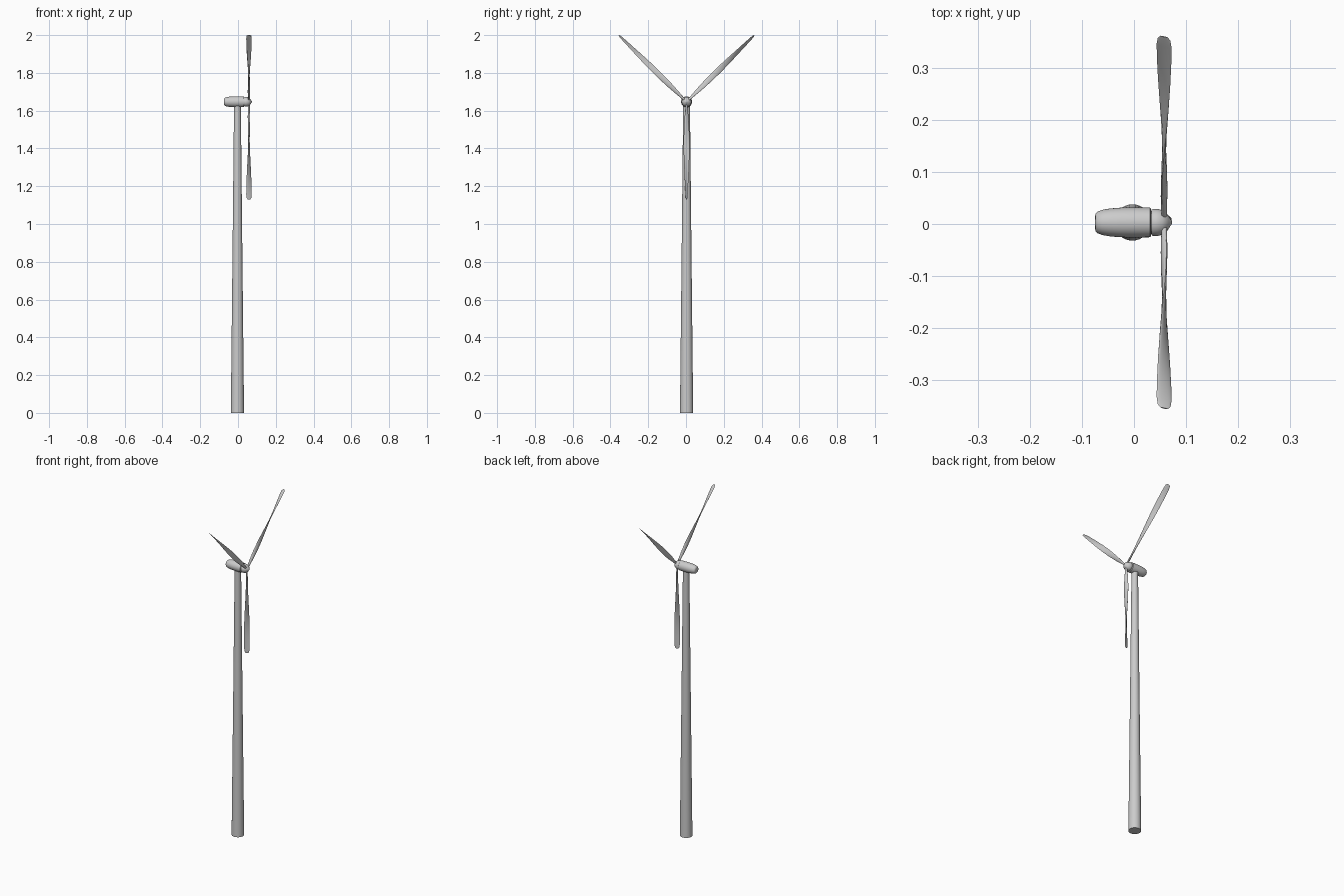
import bpy, bmesh, math
from mathutils import Vector, Matrix

if "Cube" in bpy.data.objects:
    bpy.data.objects.remove(bpy.data.objects["Cube"])

AXIS_Y = 0.003
HUB = Vector((0.058, AXIS_Y, 1.647))


def finish(name, bm, angle=40):
    bmesh.ops.recalc_face_normals(bm, faces=bm.faces)
    mesh = bpy.data.meshes.new(name)
    bm.to_mesh(mesh)
    bm.free()
    obj = bpy.data.objects.new(name, mesh)
    bpy.context.collection.objects.link(obj)
    bpy.ops.object.select_all(action='DESELECT')
    obj.select_set(True)
    bpy.context.view_layer.objects.active = obj
    bpy.ops.object.shade_smooth_by_angle(angle=math.radians(angle))
    return obj


def skin(name, rings):
    """Join closed rings of points into a capped tube."""
    bm = bmesh.new()
    loops = [[bm.verts.new(p) for p in ring] for ring in rings]
    n = len(loops[0])
    for a, b in zip(loops, loops[1:]):
        for i in range(n):
            j = (i + 1) % n
            bm.faces.new((a[i], a[j], b[j], b[i]))
    bm.faces.new(loops[0])
    bm.faces.new(loops[-1])
    return finish(name, bm)


def circle(centre, radius, u, v, n=32):
    return [centre + radius * (math.cos(2 * math.pi * i / n) * u +
                               math.sin(2 * math.pi * i / n) * v) for i in range(n)]


X, Y, Z = Vector((1, 0, 0)), Vector((0, 1, 0)), Vector((0, 0, 1))


def turned_x(name, profile):
    return skin(name, [circle(Vector((x, AXIS_Y, HUB.z)), r, Y, Z) for x, r in profile])


# Tapered tower
skin("tower", [circle(Vector((-0.003, AXIS_Y, z)), r, X, Y)
               for z, r in ((0, 0.035), (0.8, 0.0265), (1.635, 0.018))])

# Nacelle housing with rounded tail, and the hub with its nose
turned_x("nacelle", [(-0.075, 0.012), (-0.074, 0.017), (-0.070, 0.021), (-0.060, 0.0245),
                     (-0.045, 0.027), (-0.025, 0.0285), (0.000, 0.029), (0.031, 0.0285),
                     (0.033, 0.026)])
turned_x("hub_neck", [(0.030, 0.022), (0.037, 0.022)])
turned_x("hub", [(0.034, 0.0245), (0.036, 0.026), (0.046, 0.026), (0.055, 0.0235),
                 (0.062, 0.019), (0.067, 0.012), (0.070, 0.007), (0.073, 0.003)])

# Twisted blade sections: radius fraction, chord, thickness, twist in degrees
SECTIONS = [(0.03, 0.012, 0.010, 30), (0.08, 0.015, 0.010, 28), (0.15, 0.022, 0.010, 25),
            (0.25, 0.028, 0.009, 16), (0.38, 0.031, 0.008, 2), (0.50, 0.032, 0.007, -14),
            (0.62, 0.032, 0.006, -30), (0.75, 0.032, 0.005, -47), (0.87, 0.032, 0.004, -60),
            (0.95, 0.031, 0.0035, -68), (0.985, 0.026, 0.003, -71), (1.0, 0.015, 0.002, -72)]


def blade(name, angle, length):
    turn = Matrix.Rotation(math.radians(angle), 3, 'X')
    rings = []
    for f, chord, thick, twist in SECTIONS:
        t = math.radians(twist)
        u = math.cos(t) * Y + math.sin(t) * X
        v = math.cos(t) * X - math.sin(t) * Y
        ring = []
        for i in range(16):
            a = 2 * math.pi * i / 16
            ring.append(HUB + turn @ (Z * f * length + u * math.cos(a) * chord / 2
                                      + v * math.sin(a) * thick / 2))
        rings.append(ring)
    return skin(name, rings)


# Three blades: two raised, one hanging
for name, angle, length in (("blade_left", 45.5, 0.502), ("blade_right", -45.5, 0.502),
                            ("blade_lower", 180, 0.516)):
    blade(name, angle, length)
